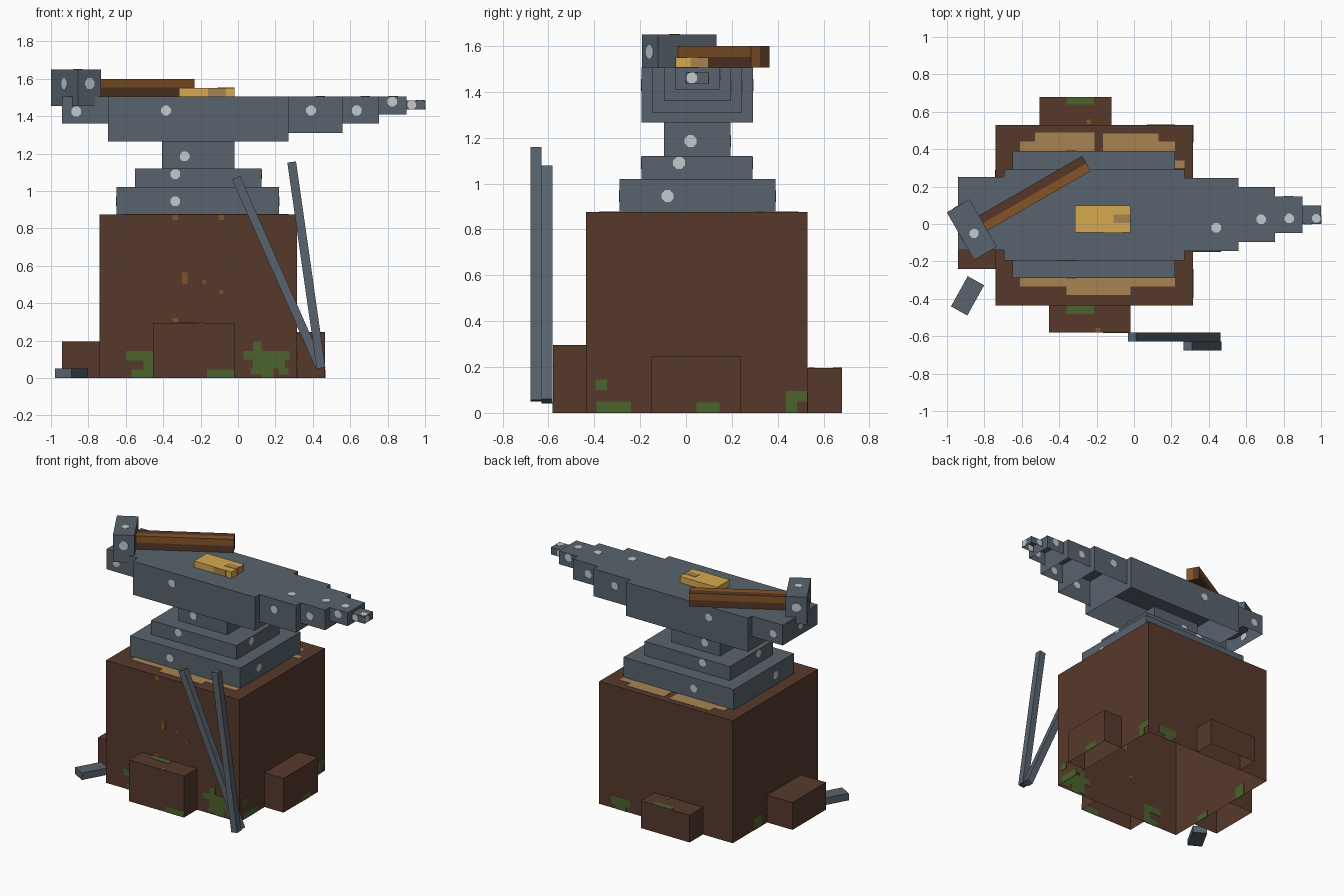
import bpy, bmesh, math
from mathutils import Vector, Matrix

if "Cube" in bpy.data.objects:
    bpy.data.objects.remove(bpy.data.objects["Cube"])


def material(name, r, g, b):
    lin = [((c / 255 + 0.055) / 1.055) ** 2.4 for c in (r, g, b)]
    m = bpy.data.materials.new(name)
    m.diffuse_color = (*lin, 1)
    m.use_nodes = True
    m.node_tree.nodes["Principled BSDF"].inputs["Base Color"].default_value = m.diffuse_color
    return m


IRON = material("iron grey", 88, 99, 109)
BARK = material("bark brown", 87, 57, 43)
TAN = material("worn tan", 168, 132, 82)
GOLD = material("gold", 214, 170, 80)
MOSS = material("moss green", 76, 99, 45)
SHINE = material("bright steel", 196, 202, 206)
GRIP_DARK = material("dark wood", 86, 55, 38)
GRIP_LIGHT = material("light wood", 133, 84, 40)


def finish(bm, name, *mats):
    me = bpy.data.meshes.new(name)
    bm.to_mesh(me)
    bm.free()
    ob = bpy.data.objects.new(name, me)
    for m in mats:
        me.materials.append(m)
    bpy.context.collection.objects.link(ob)
    return ob


def add_box(bm, x0, x1, y0, y1, z0, z1):
    mid = Vector(((x0 + x1) / 2, (y0 + y1) / 2, (z0 + z1) / 2))
    size = Matrix.Diagonal((x1 - x0, y1 - y0, z1 - z0, 1))
    bmesh.ops.create_cube(bm, size=1, matrix=Matrix.Translation(mid) @ size)


def box(name, mat, *ext, hollow=False):
    """Box, with its underside left open if hollow."""
    bm = bmesh.new()
    add_box(bm, *ext)
    if hollow:
        bm.normal_update()
        under = [f for f in bm.faces if f.normal.z < -0.5]
        bmesh.ops.delete(bm, geom=under, context='FACES')
    return finish(bm, name, mat)


def bar(name, mat, centre, size, rot):
    """Turned box."""
    bm = bmesh.new()
    bmesh.ops.create_cube(bm, size=1, matrix=Matrix.Translation(centre) @ rot.to_4x4()
                          @ Matrix.Diagonal((*size, 1)))
    return finish(bm, name, mat)


def plates(name, mat, axis, level, rects):
    """Thin rectangles on the plane axis = level; each rect spans the other two axes."""
    bm = bmesh.new()
    for a0, a1, b0, b1 in rects:
        ext = [(a0, a1), (b0, b1)]
        ext.insert(axis, (level - 0.002, level + 0.002))
        add_box(bm, *(v for pair in ext for v in pair))
    return finish(bm, name, mat)


def add_spot(bm, pos, normal, r=0.028):
    rot = Vector(normal).to_track_quat('Z', 'Y').to_matrix().to_4x4()
    bmesh.ops.create_cone(bm, cap_ends=True, segments=8, radius1=r, radius2=r, depth=0.004,
                          matrix=Matrix.Translation(pos) @ rot @ Matrix.Rotation(math.pi / 8, 4, 'Z'))


# Hollow stump and roots
for name, ext in {
    "stump": (-0.74, 0.315, -0.435, 0.53, 0, 0.875),
    "front_root": (-0.455, -0.02, -0.58, -0.435, 0, 0.295),
    "back_root": (-0.505, -0.12, 0.53, 0.68, 0, 0.195),
    "left_root": (-0.94, -0.74, -0.24, 0.14, 0, 0.195),
    "right_root": (0.315, 0.465, -0.15, 0.24, 0, 0.245),
}.items():
    box(name, BARK, *ext, hollow=True)

# Worn wood around the anvil foot
plates("worn_top", TAN, 2, 0.875, [
    (-0.61, 0.22, -0.335, -0.28), (-0.36, -0.02, -0.38, -0.335),
    (-0.61, -0.21, 0.38, 0.44), (-0.53, -0.21, 0.44, 0.49),
    (-0.165, 0.22, 0.38, 0.44), (-0.165, 0.13, 0.44, 0.485), (0.22, 0.27, 0.30, 0.34)])

# Moss patches
plates("front_moss", MOSS, 1, -0.435, [
    (-0.6, -0.455, 0.095, 0.145), (-0.505, -0.455, 0.045, 0.095), (-0.57, -0.455, 0, 0.045),
    (0.03, 0.275, 0.1, 0.145), (0.08, 0.25, 0.05, 0.1), (0.07, 0.19, 0.02, 0.05),
    (0.13, 0.19, 0, 0.02), (0.22, 0.27, 0.02, 0.05), (0.08, 0.125, 0.145, 0.195)])
plates("front_root_moss", MOSS, 1, -0.58, [(-0.165, -0.02, 0, 0.045)])
plates("front_root_top_moss", MOSS, 2, 0.295, [(-0.36, -0.215, -0.48, -0.436)])
plates("back_root_top_moss", MOSS, 2, 0.195, [(-0.36, -0.215, 0.64, 0.68)])
plates("right_moss", MOSS, 0, 0.315, [
    (-0.395, -0.345, 0.1, 0.145), (-0.39, -0.24, 0, 0.05),
    (0.435, 0.485, 0, 0.095), (0.485, 0.53, 0.05, 0.095)])
plates("right_root_moss", MOSS, 0, 0.465, [(0.045, 0.145, 0, 0.045)])
plates("back_moss", MOSS, 1, 0.53, [(0.07, 0.22, 0.03, 0.09), (0.1, 0.18, 0, 0.03)])
plates("left_moss", MOSS, 0, -0.74, [(0.2, 0.29, 0, 0.09), (-0.2, -0.1, 0, 0.045)])

# Bark flecks
plates("bark_flecks", GRIP_LIGHT, 1, -0.435, [
    (-0.35, -0.32, 0.845, 0.875), (-0.105, -0.075, 0.845, 0.875), (-0.3, -0.27, 0.505, 0.565),
    (-0.19, -0.17, 0.505, 0.525), (-0.1, -0.08, 0.45, 0.47), (-0.35, -0.32, 0.295, 0.32)])
plates("front_root_fleck", GRIP_LIGHT, 2, 0.295, [(-0.205, -0.18, -0.58, -0.555)])
plates("back_root_fleck", GRIP_LIGHT, 2, 0.195, [(-0.255, -0.23, 0.535, 0.56)])

# Hollow anvil: extents, then spot position along x (front/back), height, and y (ends)
ANVIL = {
    "anvil_foot": ((-0.65, 0.22, -0.29, 0.39, 0.875, 1.02), -0.335, 0.945, -0.08),
    "anvil_step": ((-0.55, 0.125, -0.195, 0.29, 1.02, 1.12), -0.335, 1.09, -0.03),
    "anvil_waist": ((-0.405, -0.02, -0.095, 0.195, 1.12, 1.265), -0.285, 1.185, 0.02),
    "anvil_body": ((-0.695, 0.27, -0.195, 0.292, 1.265, 1.505), -0.385, 1.43, None),
    "anvil_heel": ((-0.94, -0.695, -0.14, 0.25, 1.36, 1.505), -0.865, 1.425, None),
    "horn_root": ((0.27, 0.56, -0.145, 0.245, 1.31, 1.505), 0.39, 1.43, None),
    "horn_middle": ((0.56, 0.755, -0.095, 0.197, 1.36, 1.505), 0.635, 1.43, None),
    "horn_front": ((0.755, 0.9, -0.047, 0.148, 1.41, 1.505), 0.825, 1.477, None),
    "horn_tip": ((0.9, 1.0, 0, 0.098, 1.435, 1.485), 0.928, 1.46, 0.025),
}
spots = bmesh.new()
for name, (ext, sx, sz, sy) in ANVIL.items():
    box(name, IRON, *ext, hollow=True)
    r = 0.025 if name == "horn_tip" else 0.028
    add_spot(spots, (sx, ext[2], sz), (0, -1, 0), r)
    add_spot(spots, (sx, ext[3], sz), (0, 1, 0), r)
    if sy is not None:
        add_spot(spots, (ext[1], sy, sz), (1, 0, 0), r)
        if name != "horn_tip":
            add_spot(spots, (ext[0], sy, sz), (-1, 0, 0), r)
add_spot(spots, (-0.94, 0.05, 1.43), (-1, 0, 0))
for x, y, z in [(0.44, -0.02, 1.505), (0.68, 0.025, 1.505), (0.83, 0.03, 1.505), (0.975, 0.03, 1.485)]:
    add_spot(spots, (x, y, z), (0, 0, 1), 0.024 if z < 1.5 else 0.027)

# Hammer head, turned 30 degrees
turn = Matrix.Rotation(math.radians(30), 3, 'Z')
head = Vector((-0.867, -0.03, 1.5525))
bar("hammer_head", IRON, head, (0.14, 0.294, 0.195), turn)
for n, d in (((-1, 0, 0), 0.07), ((0, -1, 0), 0.147), ((0, 1, 0), 0.147)):
    normal = turn @ Vector(n)
    add_spot(spots, head + normal * d + Vector((0, 0, 0.022)), normal, 0.032)
add_spot(spots, (-0.855, -0.05, 1.65), (0, 0, 1), 0.026)
finish(spots, "bright_spots", SHINE)

# Hammer handle: split lengthwise, with light and dark grain
bm = bmesh.new()
add_box(bm, 0.0, 0.707, -0.046, 0.046, -0.0475, 0.0475)
for n in ((0, 1, 0), (0, 0, 1)):
    bmesh.ops.bisect_plane(bm, geom=bm.verts[:] + bm.edges[:] + bm.faces[:],
                           plane_co=(0, 0, 0), plane_no=n)
bm.normal_update()
for f in bm.faces:
    c = f.calc_center_median()
    if abs(f.normal.y) > 0.5:
        f.material_index = int(c.z > 0)
    elif f.normal.z > -0.5:
        f.material_index = int(c.y < 0)
handle = finish(bm, "hammer_handle", GRIP_DARK, GRIP_LIGHT)
handle.matrix_world = Matrix.Translation((-0.867, -0.03, 1.5525)) @ turn.to_4x4()

# Gold ingot with darker patches
box("ingot", GOLD, -0.315, -0.02, -0.045, 0.098, 1.505, 1.55)
plates("ingot_top_patch", TAN, 2, 1.55, [(-0.11, -0.02, 0.005, 0.05)])
plates("ingot_front_patch", TAN, 1, -0.045, [(-0.16, -0.065, 1.505, 1.55)])
plates("ingot_side_patch", TAN, 0, -0.02, [(0.02, 0.095, 1.505, 1.55)])

# Leaning tongs
for name, top, bottom, y in (("tongs_back_arm", (-0.01, 1.07), (0.442, 0.05), -0.605),
                             ("tongs_front_arm", (0.287, 1.155), (0.444, 0.053), -0.653)):
    a, b = Vector((top[0], y, top[1])), Vector((bottom[0], y, bottom[1]))
    lean = math.atan2(a.x - b.x, a.z - b.z)
    bar(name, IRON, (a + b) / 2, (0.047, 0.048, (a - b).length), Matrix.Rotation(lean, 3, 'Y'))

# Loose iron offcut on the ground
bar("offcut", IRON, (-0.89, -0.384, 0.025), (0.185, 0.1, 0.05),
    Matrix.Rotation(math.radians(61), 3, 'Z'))
